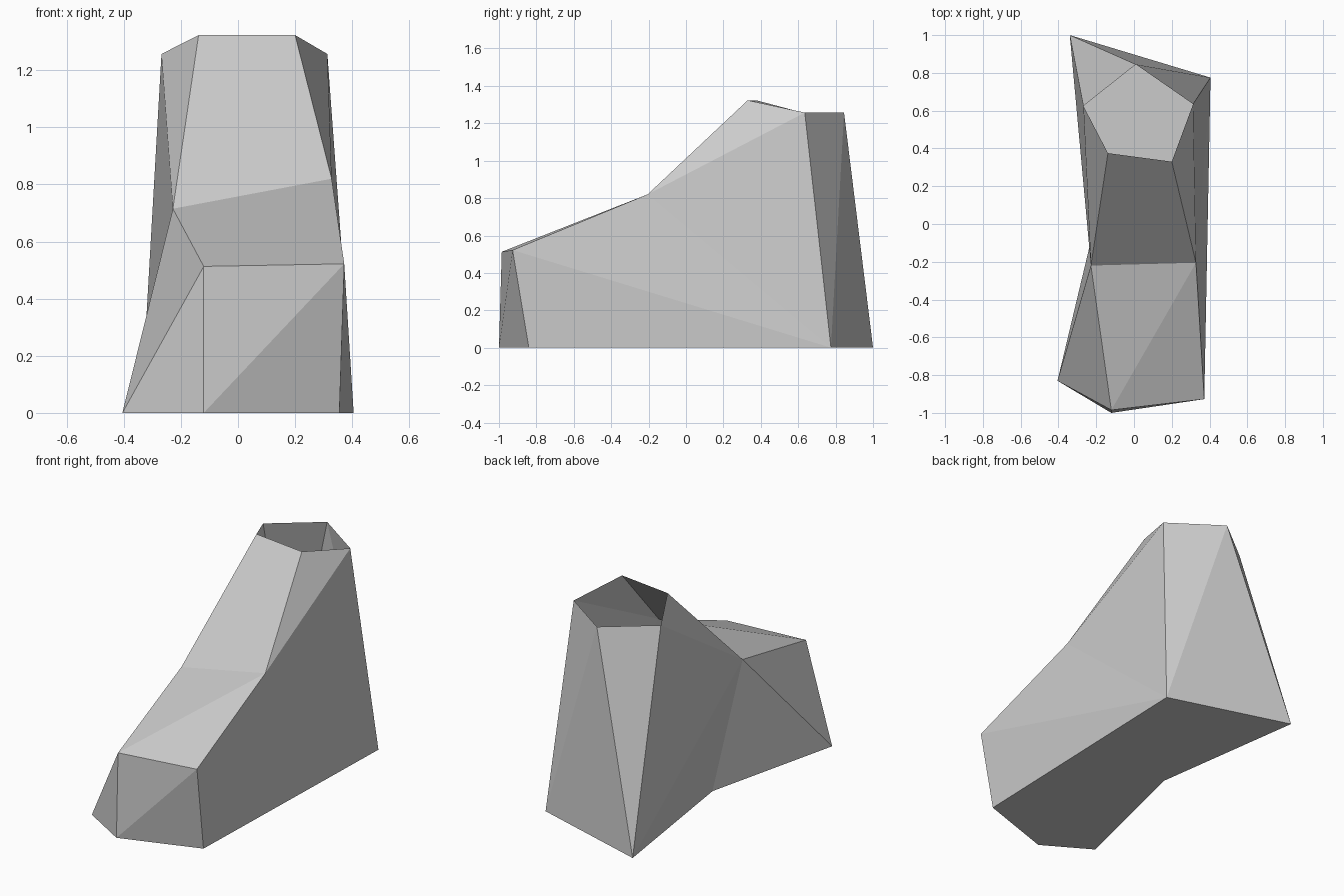
import bpy
import bmesh

cube = bpy.data.objects.get("Cube")
if cube:
    bpy.data.objects.remove(cube, do_unlink=True)

# One plain colour for the whole boot
grey = bpy.data.materials.new("plain_grey")
grey.use_nodes = True
colour = (0.6, 0.6, 0.6, 1.0)
grey.diffuse_color = colour
grey.node_tree.nodes["Principled BSDF"].inputs["Base Color"].default_value = colour

# Sole outline, toe cap, ankle bend and open cuff
points = {
    "sole_outer": (-0.405, -0.83, 0),
    "sole_tip": (-0.12, -1.0, 0),
    "sole_inner": (0.355, -0.84, 0),
    "heel_inner": (0.405, 0.775, 0),
    "heel_outer": (-0.34, 1.0, 0),
    "arch": (-0.20, 0.03, 0),
    "toe_outer": (-0.12, -0.985, 0.513),
    "toe_inner": (0.372, -0.927, 0.522),
    "bend_outer": (-0.228, -0.22, 0.715),
    "bend_inner": (0.328, -0.205, 0.82),
    "cuff_front_outer": (-0.138, 0.375, 1.323),
    "cuff_front_inner": (0.20, 0.33, 1.323),
    "cuff_inner": (0.313, 0.635, 1.257),
    "cuff_back": (0.01, 0.845, 1.257),
    "cuff_outer": (-0.268, 0.625, 1.257),
}

panels = [
    # Sole
    "arch heel_outer heel_inner sole_inner sole_tip sole_outer",
    # Toe cap
    "sole_outer sole_tip toe_outer",
    "sole_tip toe_inner toe_outer",
    "sole_tip sole_inner toe_inner",
    # Instep and shin
    "toe_outer toe_inner bend_inner",
    "toe_outer bend_inner bend_outer",
    "bend_outer bend_inner cuff_front_inner cuff_front_outer",
    # Inner side
    "sole_inner heel_inner toe_inner",
    "toe_inner heel_inner bend_inner",
    "bend_inner heel_inner cuff_inner",
    "bend_inner cuff_inner cuff_front_inner",
    # Back
    "heel_inner cuff_back cuff_inner",
    "heel_inner heel_outer cuff_back",
    "heel_outer cuff_outer cuff_back",
    # Outer side
    "heel_outer bend_outer cuff_outer",
    "bend_outer cuff_front_outer cuff_outer",
    "heel_outer arch bend_outer",
    "arch sole_outer bend_outer",
    "sole_outer toe_outer bend_outer",
]

bm = bmesh.new()
corner = {name: bm.verts.new(place) for name, place in points.items()}
for panel in panels:
    bm.faces.new([corner[name] for name in panel.split()])

mesh = bpy.data.meshes.new("boot_shell")
bm.to_mesh(mesh)
bm.free()
mesh.materials.append(grey)
boot = bpy.data.objects.new("boot_shell", mesh)
bpy.context.collection.objects.link(boot)
